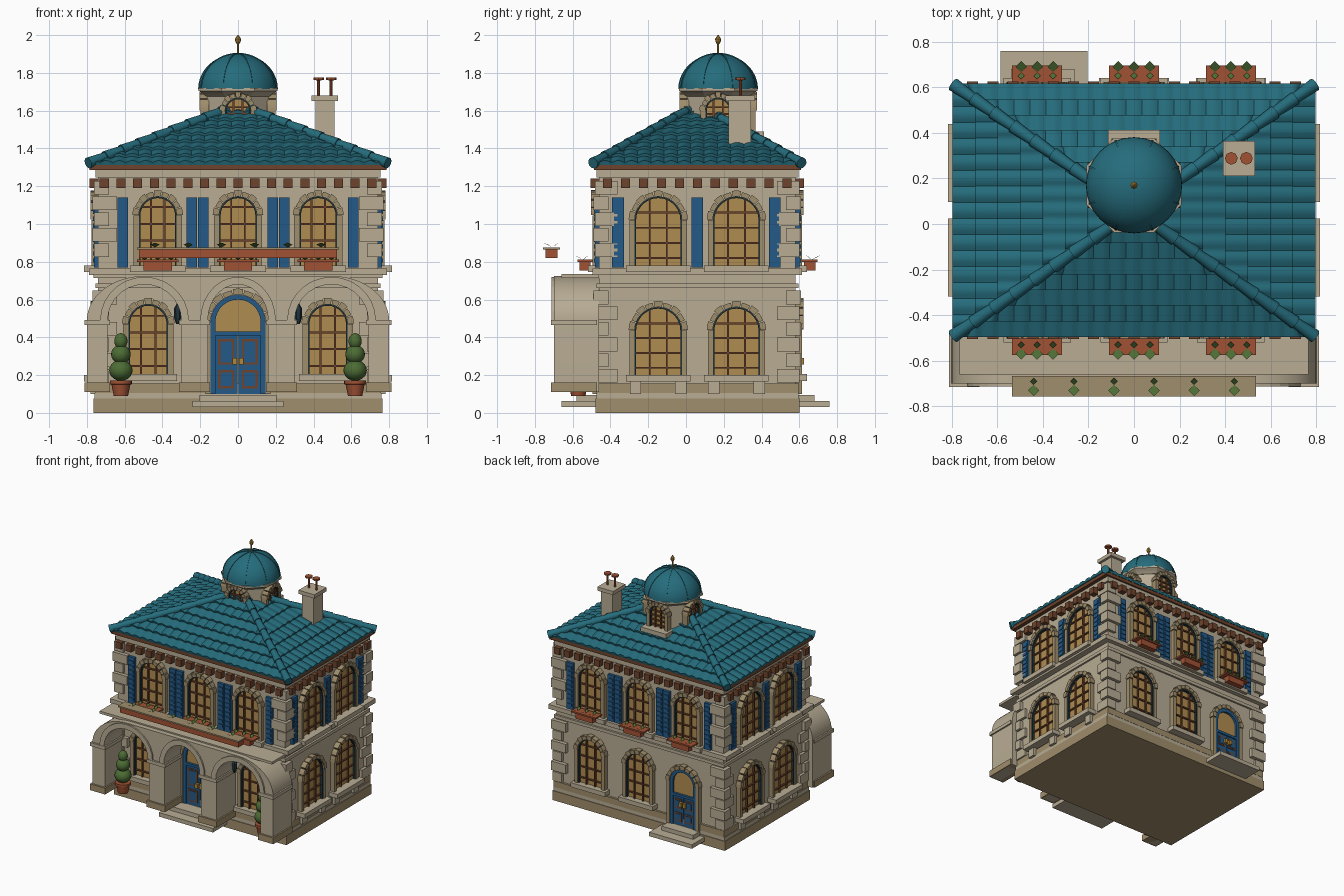
import bpy, bmesh
from math import sin, cos, pi, radians
from mathutils import Matrix, Vector

if "Cube" in bpy.data.objects:
    bpy.data.objects.remove(bpy.data.objects["Cube"])

COL = dict(stone="b8ac94", trim="a08e6c", glass="b08c50", iron="20343c", blue="245a88", clay="a05234",
           wood="6e442c", teal="256c7c", green="4c6c34", gold="b08838")
parts = {}
I = Matrix.Identity(4)

def bm_of(name, col):
    return parts.setdefault(name, (bmesh.new(), col))[0]

def prism(name, col, pts, y0, y1, M=I):
    """Extrude an (x, z) outline from y0 to y1."""
    bm = bm_of(name, col)
    a = [bm.verts.new(M @ Vector((x, y0, z))) for x, z in pts]
    b = [bm.verts.new(M @ Vector((x, y1, z))) for x, z in pts]
    bm.faces.new(a)
    bm.faces.new(b[::-1])
    n = len(pts)
    for i in range(n):
        bm.faces.new((a[i], b[i], b[(i + 1) % n], a[(i + 1) % n]))

def box(name, col, x0, x1, y0, y1, z0, z1, M=I):
    prism(name, col, [(x0, z0), (x1, z0), (x1, z1), (x0, z1)], y0, y1, M)

def lathe(name, col, prof, cx, cy, n=20, off=0.0):
    bm = bm_of(name, col)
    rings = [[bm.verts.new((cx + r * cos(off + 2 * pi * i / n), cy + r * sin(off + 2 * pi * i / n), z))
              for i in range(n)] for r, z in prof]
    for p, q in zip(rings, rings[1:]):
        for i in range(n):
            bm.faces.new((p[i], p[(i + 1) % n], q[(i + 1) % n], q[i]))
    bm.faces.new(rings[0][::-1])
    bm.faces.new(rings[-1])

def arc(cx, cz, rx, rz, a0, a1, n=14):
    return [(cx + rx * cos(radians(a0 + (a1 - a0) * i / n)), cz + rz * sin(radians(a0 + (a1 - a0) * i / n)))
            for i in range(n + 1)]

def arch(u, r, z0, zs):
    return [(u - r, z0), (u + r, z0)] + arc(u, zs, r, r, 0, 180)

def arch_band(u, r0, r1, z0, zs):
    return [(u + r0, z0), (u + r1, z0)] + arc(u, zs, r1, r1, 0, 180) + [(u - r1, z0), (u - r0, z0)] + arc(u, zs, r0, r0, 180, 0)

def face(angle, dist, cy=0.06):
    """Wall frame: local x along the wall, local -y outward."""
    return Matrix.Translation((0, cy, 0)) @ Matrix.Rotation(radians(angle), 4, 'Z') @ Matrix.Translation((0, -dist, 0))

def surround(M, u, r, w, z0, zs, n=9):
    for s in (-1, 1):
        a, b = sorted((u + s * r, u + s * (r + w)))
        box("window_jambs", "trim", a, b, -.035, .01, z0, zs, M)
    for i in range(n):
        a0, a1 = 180 * i / n + 1.2, 180 * (i + 1) / n - 1.2
        e = r + w + (.006 if i % 2 == 0 else 0)
        prism("arch_stones", "trim", arc(u, zs, r, r, a0, a1, 2) + arc(u, zs, e, e, a1, a0, 2), -.042, .01, M)

def window(M, u, r, z0, zs, w=.028, sill=.06):
    prism("window_glass", "glass", arch(u, r, z0, zs), -.01, .005, M)
    prism("window_frames", "iron", arch_band(u, r - .008, r, z0, zs), -.028, 0, M)
    for k in (-.36, .36):
        box("window_bars", "wood", u + k * r - .005, u + k * r + .005, -.024, 0, z0, zs + r * .92, M)
    for k in range(4):
        z = z0 + (zs - z0) * (k + .5) / 3
        h = r if z <= zs else (r * r - (z - zs) ** 2) ** .5
        box("window_bars", "wood", u - h, u + h, -.022, 0, z - .005, z + .005, M)
    surround(M, u, r, w, z0, zs)
    box("window_sills", "stone", u - r - w - .02, u + r + w + .02, -sill, .01, z0 - .035, z0, M)

def leaf(x, y, z, s, M=I):
    bm = bm_of("planter_leaves", "green")
    for d, k in ((-1, 1), (1, .6)):
        bm.faces.new([bm.verts.new(M @ Vector(p)) for p in
                      ((x, y, z), (x + s * .5 * k, y + d * s * .5 * k, z + s * .3), (x, y + d * s * k, z + s * .5), (x - s * .5 * k, y + d * s * .5 * k, z + s * .3))])

def door(M, r, u, zs, top):
    prism("door_frames", "blue", arch_band(u, r - .025, r, .1, zs), -.03, 0, M)
    prism("door_fanlights", "glass", arch(u, r - .025, top, zs), -.012, 0, M)
    box("door_transoms", "blue", u - r, u + r, -.03, 0, top - .01, top + .01, M)
    for s in (-1, 1):
        c, h = u + s * (r - .02) / 2, (r - .024) / 2
        box("door_leaves", "blue", c - h, c + h, -.02, 0, .1, top, M)
        for z0, z1 in ((.13, .13 + (top - .1) * .3), (.16 + (top - .1) * .3, top - .03)):
            box("door_panel_trim", "wood", c - h * .7, c + h * .7, -.024, 0, z0, z1, M)
            box("door_panels", "blue", c - h * .5, c + h * .5, -.028, 0, z0 + .012, z1 - .012, M)
        box("door_handles", "gold", u + s * .018 - .012, u + s * .018 + .012, -.045, 0, .255, .29, M)
    surround(M, u, r, .027, .1, zs)

def shutter(M, u, w):
    box("shutters", "blue", u - w / 2, u + w / 2, -.022, .005, .77, 1.14, M)
    for i in range(9):
        z = .795 + i * .037
        box("shutters", "blue", u - w * .36, u + w * .36, -.028, -.02, z, z + .022, M)

# Plinth, walls and horizontal mouldings
def slab(name, col, hx, hy, z0, z1):
    box(name, col, -hx, hx, .06 - hy, .06 + hy, z0, z1)
slab("plinth", "trim", .765, .54, 0, .075)
slab("plinth_top", "stone", .76, .535, .075, .105)
slab("walls", "stone", .74, .52, .1, 1.3)
slab("base_moulding", "trim", .757, .537, .105, .155)
slab("string_course", "stone", .755, .535, .66, .685)
slab("string_course", "stone", .79, .555, .73, .765)
slab("frieze", "stone", .755, .535, 1.245, 1.29)
slab("eave_board", "wood", .785, .548, 1.285, 1.312)

# Corner quoins
for sx in (-1, 1):
    for sy in (-1, 1):
        for i in range(13):
            z = .16 + i * .083
            if .66 < z + .04 < .8:
                continue
            lx, ly, o = (.13, .08, .03) if i % 2 else (.08, .12, .022)
            x0, x1 = sorted((sx * (.74 + o), sx * (.74 + o - lx)))
            y0, y1 = sorted((sy * (.52 + o), sy * (.52 + o - ly)))
            box("quoins", "stone", x0, x1, y0 + .06, y1 + .06, z, z + .072)

# Facades
for ang in (0, 90, 180, 270):
    wide = ang % 180 == 0
    M = face(ang, .52 if wide else .74)
    for i in range(-8, 9) if wide else range(-5, 6):
        u = i * (.0885 if wide else .095)
        box("eave_brackets", "wood", u - .024, u + .024, -.045, .01, 1.19, 1.242, M)
    if wide:
        for u in (-.425, 0, .425):
            window(M, u, .1, .78, 1.045)
            box("window_boxes", "clay", u - .075, u + .075, -.105, -.045, .755, .8, M)
            box("window_boxes", "clay", u - .11, u + .11, -.115, -.035, .8, .812, M)
            for k in (-.07, 0, .07):
                leaf(u + k, -.085, .81, .05, M)
        for u in (.61, .245, .183):
            shutter(M, u, .056)
            shutter(M, -u, .056)
    else:
        for u in (-.207, .207):
            window(M, u, .125, .78, 1.02, .026, .075)
            window(M, u, .125, .2, .435, .026, .075)
            for k in (-.12, .12):
                box("sill_blocks", "stone", u + k - .03, u + k + .03, -.04, 0, .1, .165, M)
        for u in (-.42, 0, .41):
            shutter(M, u, .062)
F, B = face(0, .52), face(180, .52)
for u in (-.475, .475):
    window(F, u, .105, .205, .47)
for u in (-.425, 0):
    window(B, u, .105, .205, .47)
door(F, .145, 0, .48, .42)
door(B, .115, .4, .44, .34)

# Steps
box("front_steps", "stone", -.24, .24, -.66, -.45, .03, .062)
box("front_steps", "stone", -.205, .205, -.58, -.45, .062, .095)
box("back_steps", "stone", -.585, -.205, .57, .76, .03, .062)
box("back_steps", "stone", -.54, -.26, .57, .68, .062, .095)

# Porch arcade with three arches and a rounded outer shell
out = [(-.8, .11)] + arc(-.495, .49, .305, .235, 180, 90) + arc(.495, .49, .305, .235, 90, 0) + [(.8, .11)]
for c, rx, rz in ((.495, .195, .19), (0, .16, .19), (-.495, .195, .19)):
    out += [(c + rx, .11)] + arc(c, .49, rx, rz, 0, 180) + [(c - rx, .11)]
    prism("porch_arch_mouldings", "stone", arc(c, .49, rx + .04, rz + .04, 0, 180) + arc(c, .49, rx, rz, 180, 0), -.712, -.69)
prism("porch_arcade", "stone", out, -.7, -.46)
for a, b in ((-.8, -.69), (-.3, -.16), (.16, .3), (.69, .8)):
    box("porch_pillar_bases", "trim", a - .012, b + .012, -.715, -.47, .11, .16)
    box("porch_capitals", "stone", a - .012, b + .012, -.715, -.47, .465, .492)
box("balcony_floor", "stone", -.765, .765, -.66, -.46, .715, .735)

# Long balcony planter
box("balcony_planter", "clay", -.525, .525, -.745, -.68, .82, .865)
box("balcony_planter_rim", "trim", -.535, .535, -.757, -.667, .865, .876)
for i in range(6):
    leaf(-.44 + i * .176, -.705, .876, .05)

# Potted topiaries and wall lanterns
for s in (-1, 1):
    x = s * .62
    lathe("topiary_pots", "clay", [(.038, .09), (.05, .15), (.058, .152), (.058, .172), (.03, .172)], x, -.57)
    for z, r, h in ((.225, .062, .055), (.31, .052, .05), (.38, .035, .042)):
        prof = [(max(.002, r * cos(t * pi / 10)), z + h * sin(t * pi / 10)) for t in range(-5, 6)]
        lathe("topiary_foliage", "green", prof, x, -.57)
    lathe("lanterns", "iron", [(.008, .47), (.018, .5), (.02, .55), (.004, .58)], s * .32, -.5, 6)

# Tiled hip roof: overlapping corrugated courses on each slope
ZE, H, HX, HY, ROWS = 1.312, .305, .79, .55, 8
for ang in (0, 90, 180, 270):
    W, D = (HX, HY) if ang % 180 == 0 else (HY, HX)
    M, bm = face(ang, 0), bm_of("roof_tiles", "teal")
    for k in range(ROWS):
        t0, t1 = k / ROWS, (k + 1) / ROWS
        w0, w1 = W * (1 - t0), W * (1 - t1)
        n = max(4, int(2 * w0 / .0117))
        rows = []
        for i in range(n + 1):
            x = -w0 + 2 * w0 * i / n
            xu = min(w1, max(-w1, x))
            wave = .012 * abs(cos(pi * x / .07))
            rows.append([bm.verts.new(M @ Vector(p)) for p in
                         ((x, -D * (1 - t0), ZE + H * t0), (x, -D * (1 - t0) - .006, ZE + H * t0 + .012 + wave),
                          (xu, -D * (1 - t1), ZE + H * t1 + wave * .8))])
        for p, q in zip(rows, rows[1:]):
            for j in (0, 1):
                bm.faces.new((p[j], q[j], q[j + 1], p[j + 1]))

# Rounded hip caps, one bead per tile course
for sx in (-1, 1):
    for sy in (-1, 1):
        a, b = Vector((sx * HX, .06 + sy * HY, ZE + .012)), Vector((0, .06, ZE + H + .012))
        rot = (b - a).to_track_quat('Z', 'Y').to_matrix().to_4x4()
        for k in range(9):
            bmesh.ops.create_cone(bm_of("hip_caps", "teal"), cap_ends=True, segments=12, radius1=.03, radius2=.023,
                                  depth=(b - a).length / 9 * 1.08, matrix=Matrix.Translation(a.lerp(b, (k + .5) / 9)) @ rot)

# Cupola with four arched windows, cornice, ribbed dome and finial
CY = .17
lathe("cupola_drum", "stone", [(.178, 1.42), (.178, 1.7)], 0, CY, 8, pi / 8)
for ang in (0, 90, 180, 270):
    window(face(ang, .163, CY), 0, .068, 1.49, 1.6, .025, .08)
lathe("cupola_cornice", "stone", [(.18, 1.675), (.2, 1.69), (.225, 1.705), (.225, 1.72), (.2, 1.722)], 0, CY, 8, pi / 8)
lathe("dome", "teal", [(.21 * cos(t * pi / 24) + .001, 1.715 + .187 * sin(t * pi / 24)) for t in range(13)], 0, CY, 32)
for i in range(8):
    R = Matrix.Translation((0, CY, 0)) @ Matrix.Rotation(pi / 8 + i * pi / 4, 4, 'Z')
    prism("dome_ribs", "teal", arc(0, 1.715, .214, .191, 0, 88, 12) + arc(0, 1.715, .2, .178, 88, 0, 12), -.004, .004, R)
lathe("finial", "gold", [(.005, 1.9), (.005, 1.95), (.014, 1.965), (.016, 1.98), (.003, 2.0)], 0, CY, 8)

# Chimney with two pots
box("chimney", "stone", .41, .51, .225, .345, 1.4, 1.65)
box("chimney_cap", "stone", .39, .53, .21, .365, 1.65, 1.68)
for x in (.427, .493):
    lathe("chimney_pots", "clay", [(.008, 1.68), (.008, 1.76), (.028, 1.763), (.028, 1.775), (.02, 1.775)], x, .288, 8)

# Turn every gathered part into an object
SMOOTH = {"dome", "topiary_foliage", "topiary_pots", "hip_caps", "roof_tiles", "porch_arcade"}
lin = lambda c: c / 12.92 if c < .04045 else ((c + .055) / 1.055) ** 2.4
mats = {}
for k, h in COL.items():
    mats[k] = bpy.data.materials.new(k)
    mats[k].diffuse_color = [lin(int(h[i:i + 2], 16) / 255) for i in (0, 2, 4)] + [1]
for name, (bm, col) in parts.items():
    if name == "roof_tiles":
        bmesh.ops.remove_doubles(bm, verts=bm.verts, dist=1e-5)
    bmesh.ops.recalc_face_normals(bm, faces=bm.faces)
    if name == "roof_tiles":
        bm.normal_update()
        bmesh.ops.reverse_faces(bm, faces=[f for f in bm.faces if f.normal.z < -.05])
    me = bpy.data.meshes.new(name)
    bm.to_mesh(me)
    bm.free()
    me.materials.append(mats[col])
    ob = bpy.data.objects.new(name, me)
    bpy.context.collection.objects.link(ob)
    if name in SMOOTH:
        bpy.ops.object.select_all(action='DESELECT')
        ob.select_set(True)
        bpy.context.view_layer.objects.active = ob
        bpy.ops.object.shade_smooth_by_angle(angle=radians(35))

for m in bpy.data.materials:
    if m.users and not m.is_grease_pencil:
        m.use_nodes = True
        m.node_tree.nodes["Principled BSDF"].inputs["Base Color"].default_value = m.diffuse_color
